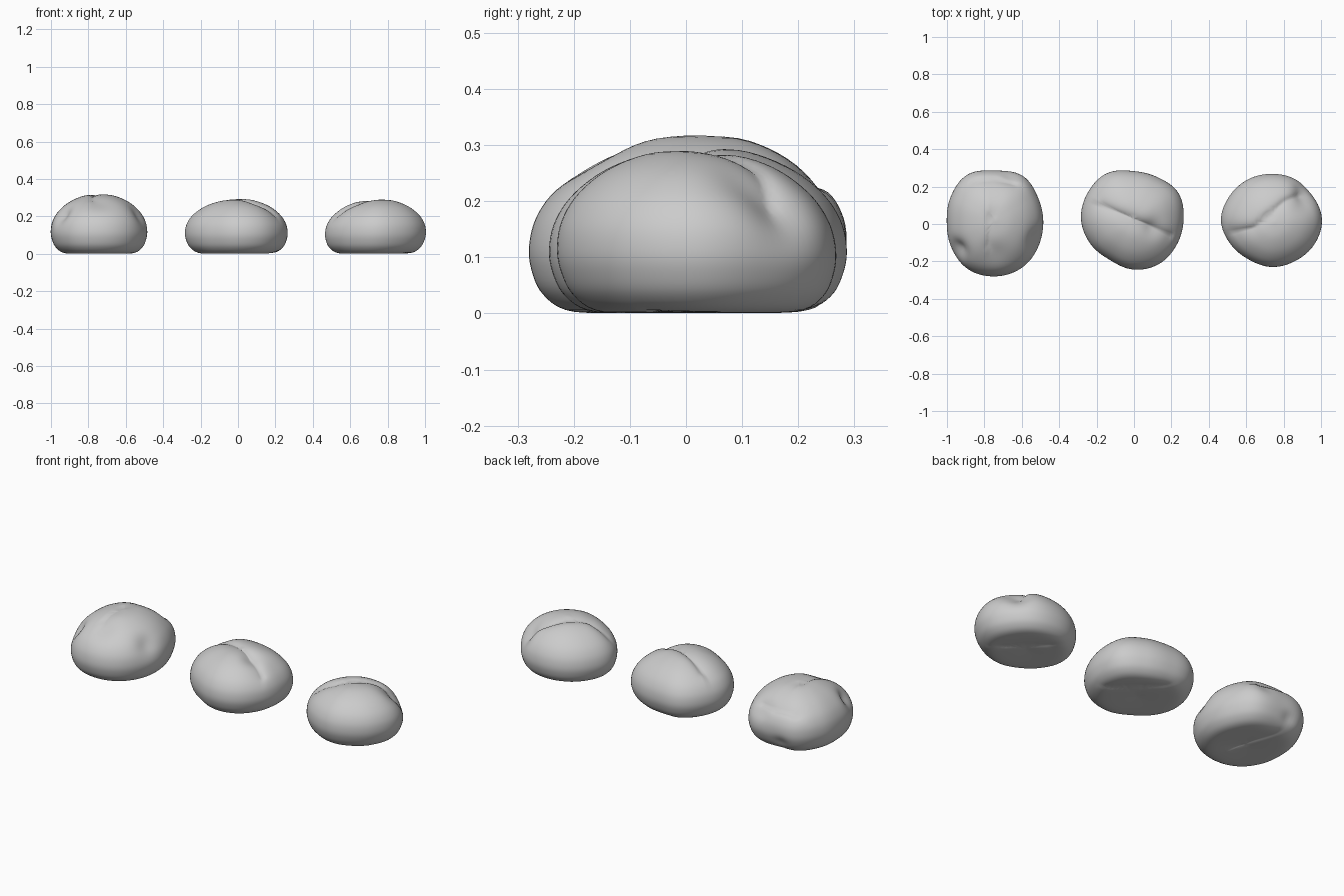
import bpy, bmesh, math
from mathutils import Vector

cube = bpy.data.objects.get("Cube")
if cube:
    bpy.data.objects.remove(cube, do_unlink=True)

grey = bpy.data.materials.new("plain grey")
grey.use_nodes = True
grey.diffuse_color = (0.6, 0.6, 0.6, 1)
grey.node_tree.nodes["Principled BSDF"].inputs["Base Color"].default_value = (0.6, 0.6, 0.6, 1)

SEGMENTS, RINGS = 96, 48
# Side profile: (share of radius, share of height)
PROFILE = [(0, .02), (.4, .005), (.73, .015), (.9, .11), (.98, .25), (1, .39), (.96, .55),
           (.84, .71), (.62, .86), (.32, .965), (0, 1)]


def spline(a, b, c, d, t):
    return b + .5 * t * (c - a + t * (2 * a - 5 * b + 4 * c - d + t * (3 * (b - c) + d - a)))


def outline(radii, angle):
    """Smooth closed outline through evenly spaced radii."""
    s = angle / math.tau * len(radii)
    i = int(s)
    return spline(*[radii[(i + k) % len(radii)] for k in (-1, 0, 1, 2)], s - i)


def profile(t):
    s = t * (len(PROFILE) - 1)
    i = min(int(s), len(PROFILE) - 2)
    pts = [PROFILE[max(0, min(i + k, len(PROFILE) - 1))] for k in (-1, 0, 1, 2)]
    return [spline(*[p[n] for p in pts], s - i) for n in (0, 1)]


def fold_depth(point, path, depth, width):
    """Fold in the crust: steep on the left of the path, gentle on the right."""
    best = (9, 0)
    for a, b in zip(path, path[1:]):
        a, b = Vector(a), Vector(b)
        line = b - a
        t = max(0, min(1, (point - a).dot(line) / line.length_squared))
        off = point - a - line * t
        best = min(best, (off.length, line.x * off.y - line.y * off.x))
    reach = width * (.4 if best[1] > 0 else 1)
    return depth * math.exp(-best[0] / reach)


def make_bun(name, centre, height, lean, radii, folds, base_fold, dents):
    bm = bmesh.new()
    rings = []

    def add_vert(x, y, z):
        # The crown leans a little to one side
        return bm.verts.new((centre[0] + x + lean[0] * z, centre[1] + y + lean[1] * z, z * height))

    for r in range(1, RINGS):
        share, z = profile(r / RINGS)
        ring = []
        for s in range(SEGMENTS):
            a = math.tau * s / SEGMENTS
            rad = outline(radii, a) * share
            ring.append(add_vert(rad * math.cos(a), rad * math.sin(a), z))
        rings.append(ring)
    for low, high in zip(rings, rings[1:]):
        for s in range(SEGMENTS):
            n = (s + 1) % SEGMENTS
            bm.faces.new((low[s], low[n], high[n], high[s]))
    # Close the base and the crown with fans
    for ring, z, up in ((rings[0], PROFILE[0][1], False), (rings[-1], 1, True)):
        tip = add_vert(0, 0, z)
        for s in range(SEGMENTS):
            pair = (ring[s], ring[(s + 1) % SEGMENTS])
            bm.faces.new((*(pair if up else pair[::-1]), tip))
    # Press folds into the crown and base, and dents into the sides
    core = Vector((*centre, height * .4))
    for v in bm.verts:
        level = v.co.z / height
        if level > .45:
            for path, depth, width in folds:
                v.co.z -= min(1, (level - .45) / .3) * fold_depth(v.co.xy, path, depth, width)
        elif level < .1:
            v.co.z += (1 - level / .1) * fold_depth(v.co.xy, base_fold, .01, .04)
        for spot, depth, size in dents:
            near = (v.co - Vector(spot)).length / size
            v.co += (core - v.co).normalized() * depth * math.exp(-near * near)
    bmesh.ops.recalc_face_normals(bm, faces=bm.faces)
    mesh = bpy.data.meshes.new(name)
    bm.to_mesh(mesh)
    bm.free()
    mesh.materials.append(grey)
    mesh.shade_smooth()
    bpy.context.collection.objects.link(bpy.data.objects.new(name, mesh))


make_bun("right_bun", (-.742, 0), .322, (0, .02),
         [.257, .265, .29, .278, .296, .275, .259, .27, .288, .287, .28, .265],
         [([(-.87, .23), (-.74, .24), (-.64, .22)], .02, .05),
          ([(-.78, -.12), (-.77, .04)], .012, .03)],
         [(-.72, -.05), (-.79, .22)],
         [((-.93, -.13, .2), .03, .05), ((-.53, -.08, .2), .02, .06),
          ((-.74, -.17, .27), .012, .07), ((-.66, .25, .2), .015, .05),
          ((-.8, .28, .06), .012, .04)])

make_bun("middle_bun", (-.005, .025), .3, (0, 0),
         [.27, .28, .26, .258, .283, .281, .278, .263, .25, .268, .276, .27],
         [([(-.17, .1), (-.05, .05), (.07, .0), (.2, -.06)], .022, .05)],
         [(.17, 0), (-.04, .2)],
         [((.1, -.02, .27), .015, .05)])

make_bun("left_bun", (.732, .025), .297, (.015, -.015),
         [.267, .256, .253, .248, .253, .261, .272, .255, .243, .249, .25, .26],
         [([(.52, -.04), (.64, -.02), (.72, .05), (.8, .12), (.9, .17)], .022, .05)],
         [(.85, -.03), (.67, .14)],
         [((.91, .17, .18), .025, .06), ((.9, .1, .22), .012, .06)])
